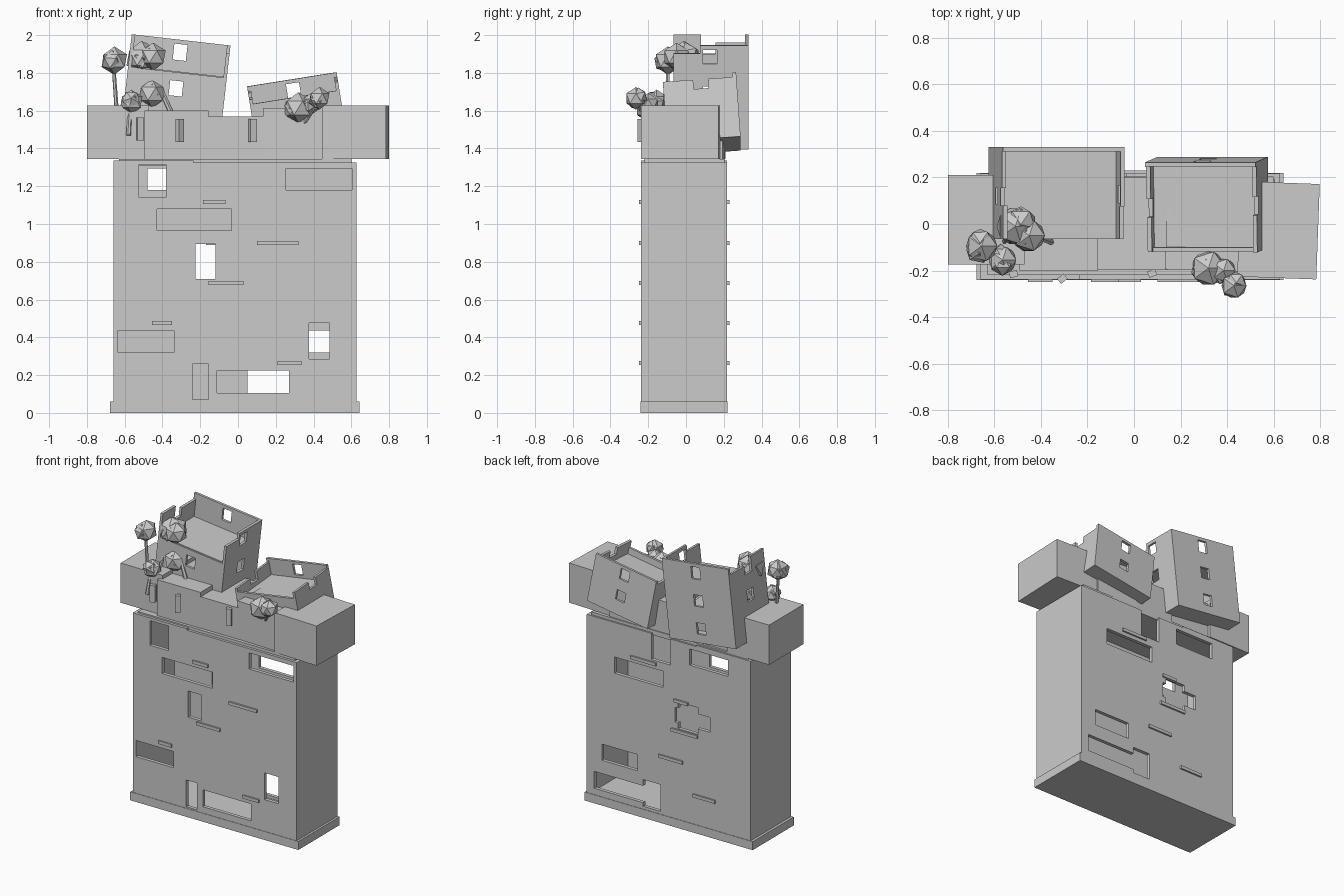
import bpy, bmesh, math, random
from mathutils import Matrix, Vector

if "Cube" in bpy.data.objects:
    bpy.data.objects.remove(bpy.data.objects["Cube"])

random.seed(4)
GREY = bpy.data.materials.new("plain grey")
GREY.diffuse_color = (0.6, 0.6, 0.6, 1)
GREY.use_nodes = True
GREY.node_tree.nodes["Principled BSDF"].inputs["Base Color"].default_value = GREY.diffuse_color
T = Matrix.Translation
R = lambda deg, axis: Matrix.Rotation(math.radians(deg), 4, axis)
I = Matrix.Identity(4)


def finish(name, bm, mat=I):
    bmesh.ops.recalc_face_normals(bm, faces=bm.faces[:])
    me = bpy.data.meshes.new(name)
    bm.to_mesh(me)
    bm.free()
    me.transform(mat)
    me.materials.append(GREY)
    ob = bpy.data.objects.new(name, me)
    bpy.context.collection.objects.link(ob)
    return ob


def box(name, x, y, z, mat=I):
    bm = bmesh.new()
    bmesh.ops.create_cube(bm, size=1)
    for v in bm.verts:
        v.co = [r[0] if c < 0 else r[1] for r, c in zip((x, y, z), v.co)]
    return finish(name, bm, mat)


def panel(name, w, h, holes, thick, mat=I):
    """Upright wall from the origin along x and z, with rectangular openings or notches."""
    us = sorted({0, w} | {min(max(c, 0), w) for q in holes for c in q[:2]})
    vs = sorted({0, h} | {min(max(c, 0), h) for q in holes for c in q[2:]})
    bm = bmesh.new()
    for a, b in zip(us, us[1:]):
        for c, d in zip(vs, vs[1:]):
            u, v = (a + b) / 2, (c + d) / 2
            if any(q[0] < u < q[1] and q[2] < v < q[3] for q in holes):
                continue
            bm.faces.new([bm.verts.new(p) for p in ((a, 0, c), (b, 0, c), (b, 0, d), (a, 0, d))])
    bmesh.ops.remove_doubles(bm, verts=bm.verts[:], dist=1e-5)
    ex = bmesh.ops.extrude_face_region(bm, geom=bm.faces[:], use_keep_orig=True)
    bmesh.ops.translate(bm, vec=(0, thick, 0),
                        verts=[g for g in ex["geom"] if isinstance(g, bmesh.types.BMVert)])
    return finish(name, bm, mat)


def stick(name, a, b, r):
    a, b = Vector(a), Vector(b)
    bm = bmesh.new()
    bmesh.ops.create_cone(bm, cap_ends=True, segments=6, radius1=r, radius2=r * 0.8,
                          depth=(b - a).length)
    rot = (b - a).to_track_quat('Z', 'Y').to_matrix().to_4x4()
    finish(name, bm, T((a + b) / 2) @ rot)


def foliage(name, c, r):
    bm = bmesh.new()
    bmesh.ops.create_icosphere(bm, subdivisions=1, radius=r)
    for k in range(2):
        off = Vector((random.uniform(-1, 1), random.uniform(-1, 1), random.uniform(-.6, .6)))
        m = T(off * r * 0.3) @ R(random.uniform(0, 90), 'X') @ R(random.uniform(0, 90), 'Z')
        bmesh.ops.create_icosphere(bm, subdivisions=1, radius=r * 0.8, matrix=m)
    finish(name, bm, T(c))


# Hollow tower: front and back walls with window openings
X0, X1, Y0, Y1, TOP, TH = -0.66, 0.628, -0.238, 0.217, 1.325, 0.025
front = [(-.525, -.38, 1.14, 1.4), (.255, .61, 1.18, 1.295), (-.43, -.035, .965, 1.08),
         (-.225, -.12, .71, .895), (-.635, -.34, .32, .435), (.375, .485, .285, .475),
         (-.24, -.155, .07, .26), (-.11, .27, .105, .225)]
back = [(.03, .41, .965, 1.08), (-.48, -.18, 1.18, 1.295), (-.03, .12, 1.14, 1.4),
        (-.245, -.09, .705, .895), (-.34, -.065, .745, .85), (.23, .51, .32, .435),
        (.16, .57, .105, .225), (.05, .185, .08, .27)]
for name, holes, y in (("tower_front_wall", front, Y0), ("tower_back_wall", back, Y1 - TH)):
    panel(name, X1 - X0, TOP, [(a - X0, b - X0, c, d) for a, b, c, d in holes], TH, T((X0, y, 0)))
box("tower_left_wall", (X0, X0 + TH), (Y0, Y1), (0, TOP))
box("tower_right_wall", (X1 - TH, X1), (Y0, Y1), (0, TOP))
box("tower_plinth", (-.678, .643), (Y0 - .003, Y1 + .003), (0, .06))
box("tower_roof", (-.63, .60), (-.22, .205), (1.31, 1.345))
box("tower_rim", (X0, -.235), (Y0, Y1), (1.315, 1.335))

# Thin ledges on both faces
for a, b, z in ((-.185, -.065, 1.117), (.1, .32, .9), (-.155, .03, .688),
                (-.455, -.35, .475), (.21, .335, .265)):
    box("front_ledge", (a, b), (Y0 - .012, Y0 + .01), (z - .011, z + .011))
for a, b, z in ((.08, .28, 1.117), (-.17, -.06, .9), (-.245, -.04, .688),
                (-.13, .06, .475), (-.385, -.21, .265)):
    box("back_ledge", (a, b), (Y1 - .01, Y1 + .012), (z - .011, z + .011))

# Row of blocks across the top
Z = 1.345
box("block_left", (-.80, -.47), (-.175, .21), (Z, 1.627))
box("block_mid_left", (-.495, -.155), (-.2, .19), (Z, 1.60))
box("block_middle", (-.155, .145), (-.197, .2), (Z, 1.568))
box("block_mid_right", (.14, .46), (-.2, .2), (Z, 1.615), T((.3, 0, 0)) @ R(-2, 'Z') @ T((-.3, 0, 0)))
box("block_right", (-.17, .17), (-.205, .205), (Z, 1.627), T((.621, -.027, 0)) @ R(-2.1, 'Z'))

# Small hanging shutters on the blocks
for x, y, ang, z in ((-.518, -.215, 15, 1.503), (-.308, -.235, 38, 1.495), (.078, -.212, 20, 1.495)):
    box("shutter", (-.018, .018), (-.014, .014), (-.06, .06), T((x, y, z)) @ R(ang, 'Z'))


# Tilted open-topped houses
def house(name, m, w, d, h, floor, front_h, holes, t=.018):
    side = lambda x: m @ T((x, 0, 0)) @ R(90, 'Z')
    panel(name + "_front_wall", w, front_h, holes["front"], t, m)
    panel(name + "_back_wall", w, h, holes["back"], t, m @ T((0, d - t, 0)))
    panel(name + "_left_wall", d, h, holes["left"], t, side(t))
    panel(name + "_right_wall", d, h, holes["right"], t, side(w))
    box(name + "_base", (0, w), (0, d), (0, .02), m)
    box(name + "_floor", (t / 2, w - t / 2), (t / 2, d - t / 2), (floor - .02, floor), m)


house("tall_house", T((-.625, -.065, 1.455)) @ R(6.5, 'Y'), .526, .395, .553, .385, .38, {
    "front": [(.23, .30, .255, .335)],
    "back": [(.23, .30, .445, .53), (.23, .30, .255, .335), (.23, .30, .06, .14)],
    "left": [(.145, .22, .45, .6), (.22, .377, .51, .6), (.15, .22, .26, .34)],
    "right": [(-.1, .14, .51, .6), (.155, .23, .455, .53), (.155, .23, .255, .335)]})
house("short_house", T((.106, -.10, 1.362)) @ R(-9, 'Y') @ R(4, 'X'), .48, .39, .345, .23, .275, {
    "front": [(.20, .28, .09, .16)],
    "back": [(.205, .275, .25, .325), (.205, .275, .10, .17)],
    "left": [(-.1, .15, .30, .4), (.15, .23, .26, .4), (.23, .37, .32, .4)],
    "right": [(-.1, .16, .32, .4), (.16, .24, .27, .4), (.24, .37, .32, .4)]})

# Trees: faceted foliage and thin trunks
for c, r in (((-.655, -.095, 1.865), .075), ((-.51, -.01, 1.88), .09), ((-.45, -.05, 1.885), .075),
             ((-.565, -.155, 1.645), .066), ((-.455, -.05, 1.69), .078),
             ((.32, -.19, 1.615), .083), ((.385, -.2, 1.635), .058), ((.43, -.265, 1.665), .06)):
    foliage("tree_foliage", c, r)
for a, b, r in (((-.635, -.1, 1.5), (-.66, -.095, 1.85), .012),
                ((-.58, -.19, 1.47), (-.57, -.155, 1.64), .013),
                ((-.35, -.08, 1.58), (-.48, -.03, 1.87), .014),
                ((-.56, -.08, 1.6), (-.52, -.02, 1.86), .011),
                ((.36, -.18, 1.53), (.32, -.19, 1.6), .012),
                ((.35, -.19, 1.53), (.43, -.26, 1.66), .01)):
    stick("tree_trunk", a, b, r)
